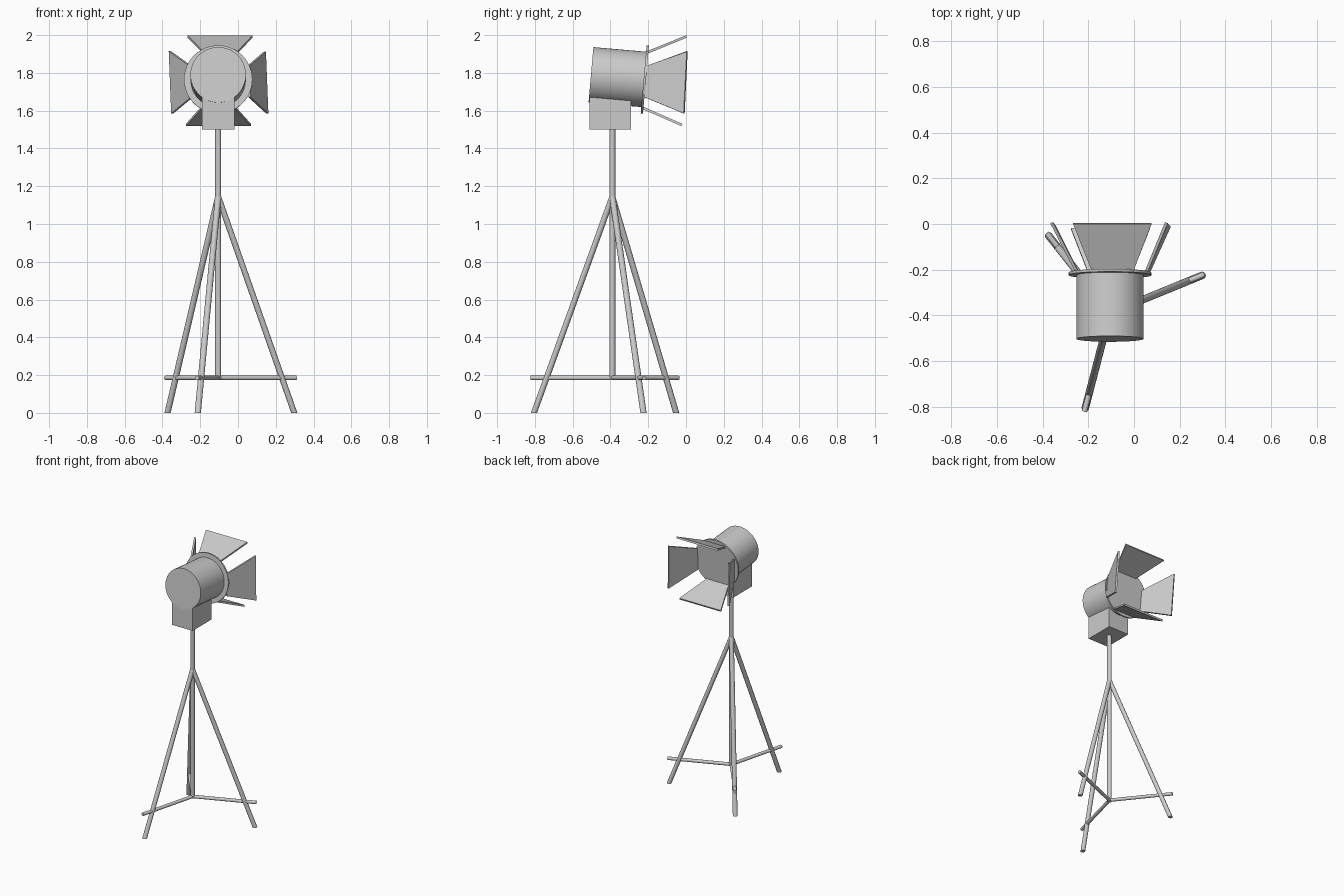
import bpy, bmesh
from math import radians, atan2, cos, sin
from mathutils import Vector

if "Cube" in bpy.data.objects:
    bpy.data.objects.remove(bpy.data.objects["Cube"])

PX, PY = -0.105, -0.39            # pole axis
TILT = radians(5)                 # lamp points slightly down


def make(name, bm):
    bmesh.ops.recalc_face_normals(bm, faces=bm.faces[:])
    me = bpy.data.meshes.new(name)
    bm.to_mesh(me)
    bm.free()
    ob = bpy.data.objects.new(name, me)
    bpy.context.collection.objects.link(ob)
    return ob


def smooth(ob):
    bpy.ops.object.select_all(action='DESELECT')
    ob.select_set(True)
    bpy.context.view_layer.objects.active = ob
    bpy.ops.object.shade_smooth_by_angle(angle=radians(35))


def rod(name, a, b, r, sides=16, flat=False):
    """Cylinder from a to b; flat=True keeps the end rings horizontal."""
    a, b = Vector(a), Vector(b)
    d = b - a
    bm = bmesh.new()
    bmesh.ops.create_cone(bm, cap_ends=True, segments=sides, radius1=r,
                          radius2=r, depth=1)
    q = d.to_track_quat('Z', 'Y')
    for v in bm.verts:
        t = v.co.z + 0.5
        off = Vector((v.co.x, v.co.y, 0))
        v.co = a + d * t + (off if flat else q @ off)
    ob = make(name, bm)
    smooth(ob)
    return ob


def door(name, corners):
    """Thin trapezoid plate: outer edge pair, then inner edge pair."""
    bm = bmesh.new()
    bm.faces.new([bm.verts.new(c) for c in corners])
    ob = make(name, bm)
    m = ob.modifiers.new("thickness", 'SOLIDIFY')
    m.thickness, m.offset = 0.013, 0
    return ob


# Centre pole
rod("pole", (PX, PY, 0.175), (PX, PY, 1.51), 0.016)

# Tripod legs with horizontal braces
for i, (x, y) in enumerate([(0.298, -0.225), (-0.373, -0.052), (-0.213, -0.805)]):
    rod(f"leg_{i + 1}", (x, y, 0), (PX, PY, 1.145), 0.0165, flat=True)
    a = atan2(y - PY, x - PX)
    rod(f"brace_{i + 1}", (PX, PY, 0.185),
        (PX + 0.446 * cos(a), PY + 0.446 * sin(a), 0.185), 0.012)

# Mounting block under the lamp
bm = bmesh.new()
bmesh.ops.create_cube(bm, size=1)
bmesh.ops.scale(bm, vec=(0.172, 0.222, 0.176), verts=bm.verts)
bmesh.ops.translate(bm, vec=(PX, -0.401, 1.588), verts=bm.verts)
make("mount_block", bm)

# Lamp body and front flange on a tilted axis
axis = Vector((0, cos(TILT), -sin(TILT)))
back = Vector((PX, -0.503, 1.79))
rod("lamp_body", back, back + axis * 0.285, 0.147, 48)
rod("front_flange", back + axis * 0.28, back + axis * 0.292, 0.181, 48)

# Four flaps around the front
door("top_flap", [(-0.267, 0.003, 1.993), (0.077, 0.003, 1.993),
                  (-0.003, -0.205, 1.908), (-0.184, -0.205, 1.908)])
door("bottom_flap", [(-0.276, -0.021, 1.524), (0.069, -0.021, 1.524),
                     (-0.014, -0.232, 1.616), (-0.194, -0.232, 1.616)])
door("right_flap", [(0.142, 0.006, 1.912), (0.155, -0.01, 1.585),
                    (0.06, -0.22, 1.672), (0.053, -0.21, 1.836)])
door("left_flap", [(-0.361, 0.006, 1.915), (-0.348, -0.01, 1.585),
                   (-0.243, -0.22, 1.672), (-0.25, -0.21, 1.836)])
